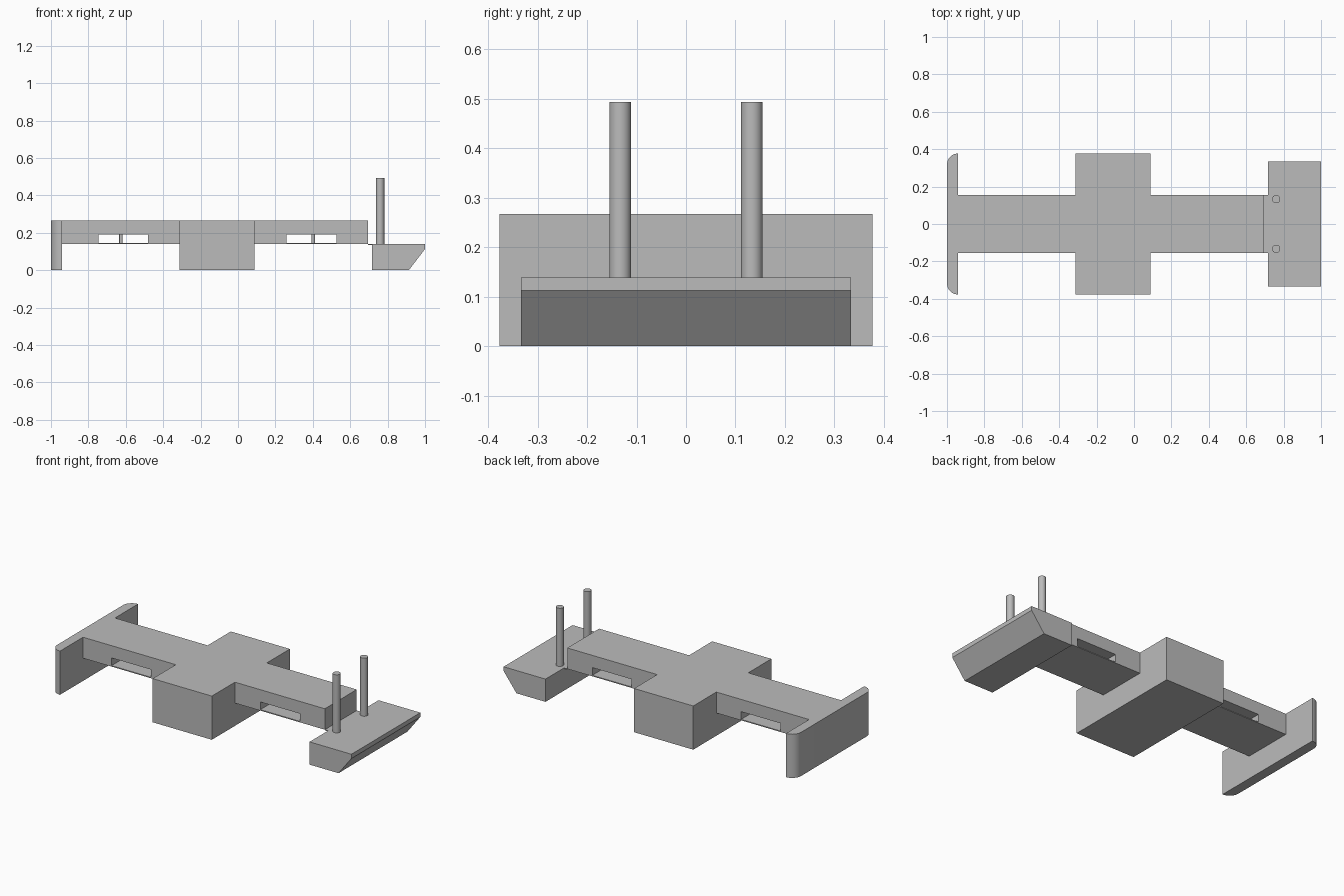
import bpy, bmesh, math
from mathutils import Vector

cube = bpy.data.objects.get("Cube")
if cube:
    bpy.data.objects.remove(cube, do_unlink=True)

grey = bpy.data.materials.new("plain_grey")
grey.use_nodes = True
grey.diffuse_color = (0.5, 0.5, 0.5, 1)
grey.node_tree.nodes["Principled BSDF"].inputs["Base Color"].default_value = grey.diffuse_color


def prism(name, outline, lo, hi, axis="z"):
    """Extrude a flat outline along z (outline in x, y) or along y (outline in x, z)."""
    def place(p, h):
        return Vector((p[0], p[1], h)) if axis == "z" else Vector((p[0], h, p[1]))
    bm = bmesh.new()
    base = bm.faces.new([bm.verts.new(place(p, lo)) for p in outline])
    ext = bmesh.ops.extrude_face_region(bm, geom=[base])
    moved = [v for v in ext["geom"] if isinstance(v, bmesh.types.BMVert)]
    bmesh.ops.translate(bm, verts=moved, vec=place((0, 0), hi - lo))
    bmesh.ops.recalc_face_normals(bm, faces=bm.faces)
    mesh = bpy.data.meshes.new(name)
    bm.to_mesh(mesh)
    bm.free()
    mesh.materials.append(grey)
    obj = bpy.data.objects.new(name, mesh)
    bpy.context.collection.objects.link(obj)
    return obj


def block(name, x0, x1, half_y, z0, z1):
    return prism(name, [(x0, z0), (x1, z0), (x1, z1), (x0, z1)], -half_y, half_y, "y")


def post(name, x, y, radius, z0, z1):
    bpy.ops.mesh.primitive_cylinder_add(vertices=24, radius=radius, depth=z1 - z0,
                                        location=(x, y, (z0 + z1) / 2))
    obj = bpy.context.object
    obj.name = name
    obj.data.materials.append(grey)
    bpy.ops.object.shade_smooth_by_angle(angle=math.radians(35))


DECK, TOP, HALF = 0.139, 0.267, 0.377

# Central body
block("central_body", -0.313, 0.087, HALF, 0, TOP)

# Beams, each with a slot straight through and a pin inside it
for side, x0, x1, s0, s1, pin in (("rear", -0.94, -0.313, -0.747, -0.481, -0.626),
                                  ("front", 0.087, 0.695, 0.259, 0.526, 0.403)):
    beam = block(side + "_beam", x0, x1, 0.154, DECK, TOP)
    cutter = block(side + "_slot_cutter", s0, s1, 0.3, 0.145, 0.192)
    cutter.hide_render = True
    cutter.hide_viewport = True
    cutter.display_type = "WIRE"
    cut = beam.modifiers.new("slot", "BOOLEAN")
    cut.operation = "DIFFERENCE"
    cut.solver = "EXACT"
    cut.object = cutter
    post(side + "_slot_pin", pin, 0, 0.009, 0.143, 0.194)

# End plate with rounded outer corners
R = 0.06
arc = [(-0.94 - R * math.sin(a), HALF - R + R * math.cos(a))
       for a in (math.pi / 2 * i / 10 for i in range(11))]
end_plate = prism("end_plate", arc + [(x, -y) for x, y in reversed(arc)], 0, TOP)
bpy.context.view_layer.objects.active = end_plate
bpy.ops.object.select_all(action="DESELECT")
end_plate.select_set(True)
bpy.ops.object.shade_smooth_by_angle(angle=math.radians(35))

# Nose block with sloping underside, and the thin tongue joining it to the beam
prism("nose_block", [(0.717, 0), (0.913, 0), (1, 0.113), (1, DECK), (0.717, DECK)],
      -0.333, 0.333, "y")
block("joining_tongue", 0.695, 0.717, 0.154, DECK - 0.004, DECK)

# Upright poles
for side, y in (("left", 0.133), ("right", -0.133)):
    post(side + "_pole", 0.76, y, 0.022, DECK - 0.01, 0.494)
